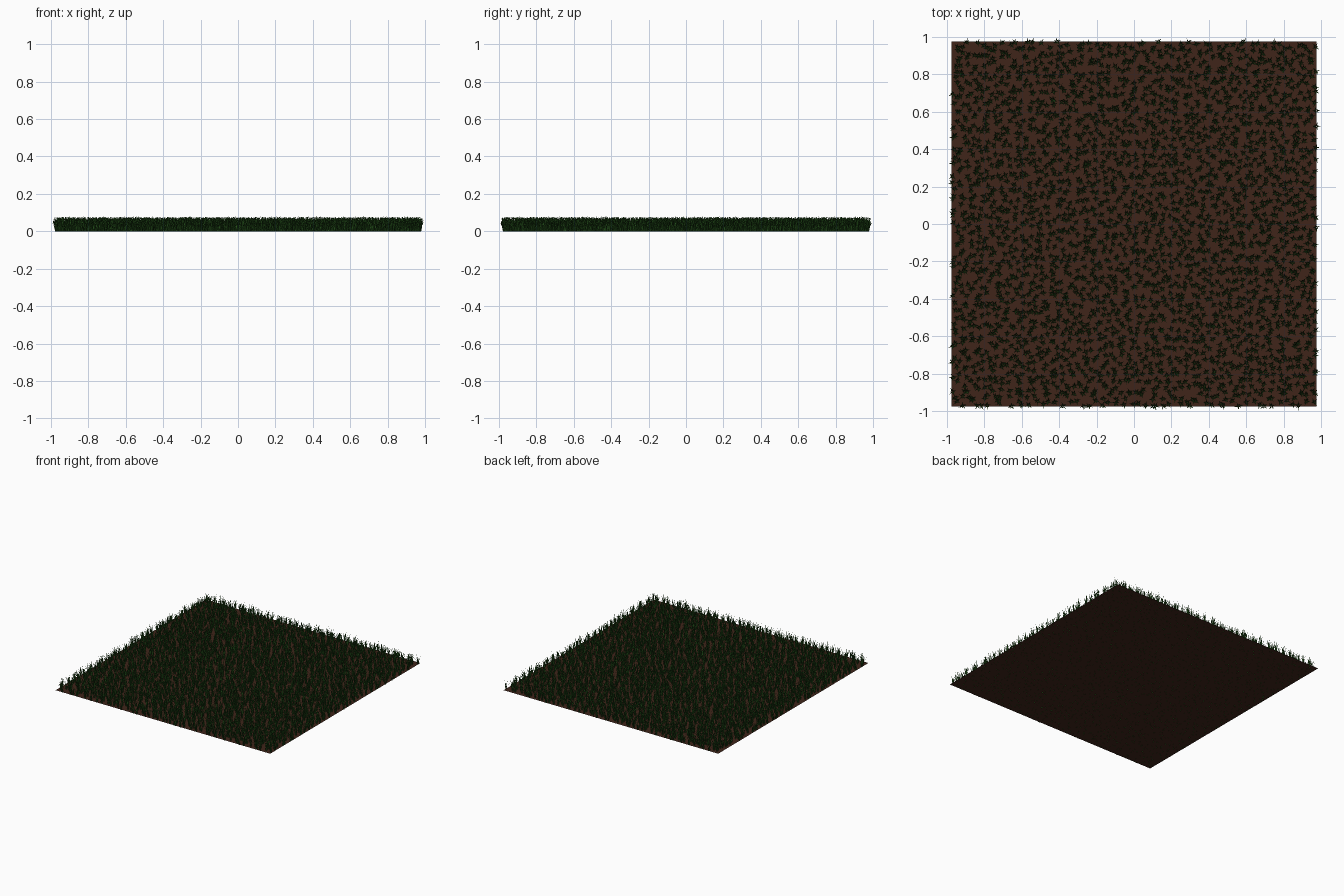
import bpy, math, random

if "Cube" in bpy.data.objects:
    bpy.data.objects.remove(bpy.data.objects["Cube"])
random.seed(4)

HALF, N = 0.975, 54


def material(name, rgb):
    m = bpy.data.materials.new(name)
    m.diffuse_color = (*rgb, 1)
    m.use_nodes = True
    m.node_tree.nodes["Principled BSDF"].inputs["Base Color"].default_value = m.diffuse_color
    return m


def add_object(name, verts, faces, mat):
    me = bpy.data.meshes.new(name)
    me.from_pydata(verts, [], faces)
    me.materials.append(mat)
    ob = bpy.data.objects.new(name, me)
    bpy.context.collection.objects.link(ob)
    return ob


# soil sheet
add_object("soil", [(-HALF, -HALF, 0.001), (HALF, -HALF, 0.001), (HALF, HALF, 0.001), (-HALF, HALF, 0.001)],
           [(0, 1, 2, 3)], material("soil_brown", (0.05, 0.018, 0.010)))

# one tuft: tapered blades that bend outward
tuft = []
for i in range(7):
    a = i * math.tau / 7 + random.uniform(-0.3, 0.3)
    h = (0.078, 0.055, 0.068, 0.048, 0.074, 0.06, 0.05)[i]
    lean = (0.012, 0.021, 0.016, 0.022, 0.010, 0.019, 0.021)[i]
    w = 0.003
    c, s = math.cos(a), math.sin(a)
    blade = []
    for r, z, half_w in ((0.003, 0, w), (0.003 + lean * 0.35, h * 0.55, w * 0.8)):
        for k in (-1, 1):
            blade.append((c * r - s * half_w * k, s * r + c * half_w * k, z))
    blade.append((c * (0.003 + lean), s * (0.003 + lean), h))
    tuft.append(blade)

# scatter tufts on a jittered grid
verts, faces = [], []
step = 2 * HALF / N
for gx in range(N):
    for gy in range(N):
        x = -HALF + (gx + random.random()) * step
        y = -HALF + (gy + random.random()) * step
        t = random.uniform(0, math.tau)
        c, s = math.cos(t), math.sin(t)
        for blade in tuft:
            b = len(verts)
            verts += [(x + c * p[0] - s * p[1], y + s * p[0] + c * p[1], p[2]) for p in blade]
            faces += [(b, b + 1, b + 3, b + 2), (b + 2, b + 3, b + 4)]
add_object("grass", verts, faces, material("grass_green", (0.02, 0.09, 0.012)))
